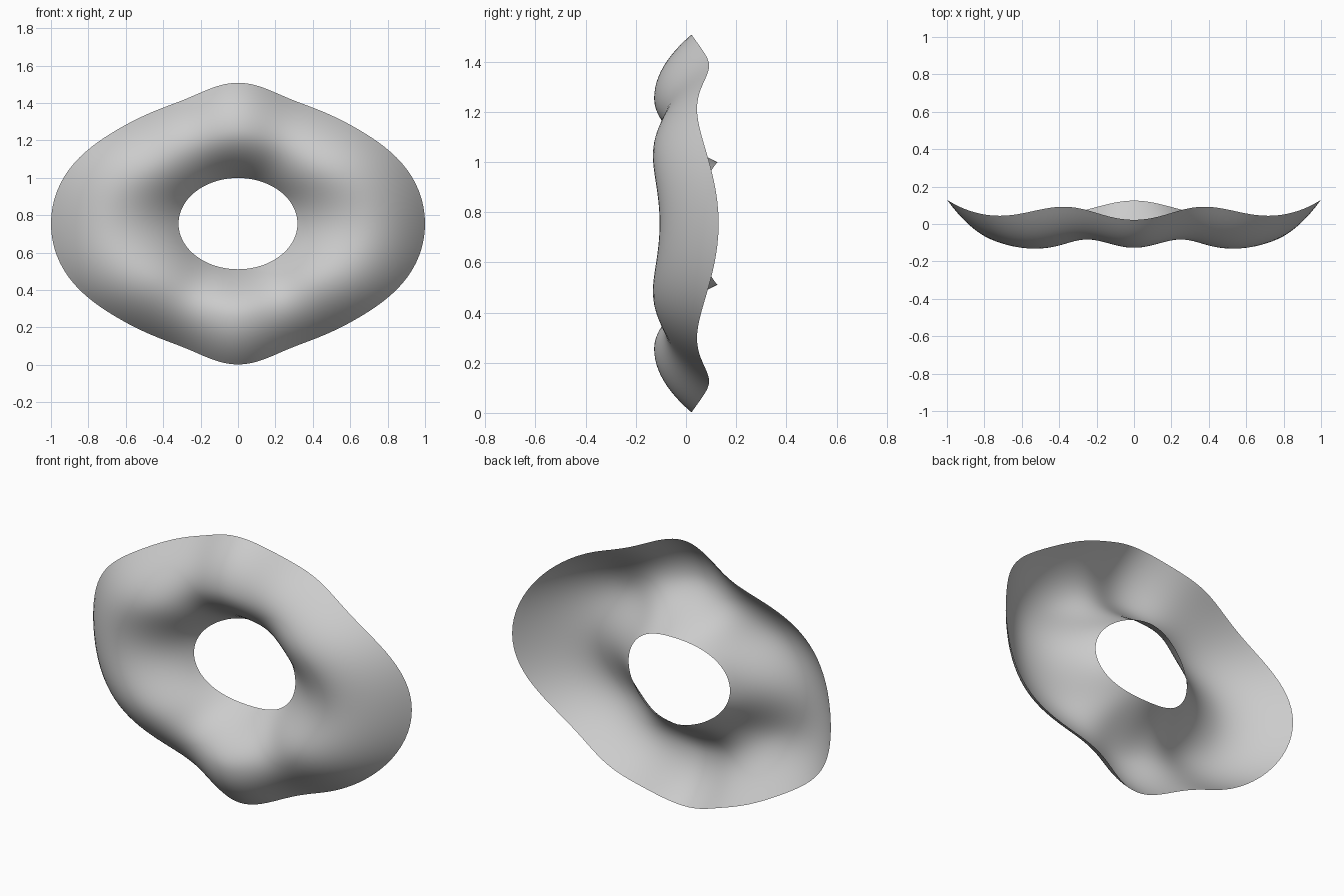
import bpy, bmesh, math

if "Cube" in bpy.data.objects:
    bpy.data.objects.remove(bpy.data.objects["Cube"])

SEG, RINGS = 144, 24
CZ = 0.755


def wave(samples):
    """Smooth closed curve, mirrored in both axes, through evenly spaced values from 0 to 90 degrees."""
    n = len(samples) - 1
    coef = []
    for k in range(n + 1):
        s = sum(v * math.cos(math.pi * k * i / n) * (0.5 if i in (0, n) else 1)
                for i, v in enumerate(samples))
        coef.append(2 * s / n * (0.5 if k in (0, n) else 1))
    return lambda t: sum(c * math.cos(2 * k * t) for k, c in enumerate(coef))


# Outline and depth of the rims and the ridge, from the side to the top
outer_r = wave([1.0, 0.963, 0.868, 0.782, 0.731, 0.730, 0.753])
outer_y = wave([0.13, 0.045, 0.092, 0.022])
ridge_y = wave([-0.105, -0.131, -0.083, -0.127])
inner_y = wave([0.06, 0.125])


def inner_r(t):
    a, b = 0.318, 0.244
    return a * b / math.hypot(b * math.cos(t), a * math.sin(t))


# Wavy ring sheet: parabolic channel swept around the hole
bm = bmesh.new()
grid = []
for i in range(SEG):
    t = 2 * math.pi * i / SEG
    row = []
    for j in range(RINGS + 1):
        u = 2 * j / RINGS - 1
        r = inner_r(t) + (outer_r(t) - inner_r(t)) * (u + 1) / 2
        rim = outer_y(t) if u > 0 else inner_y(t)
        y = ridge_y(t) + (rim - ridge_y(t)) * u * u
        row.append(bm.verts.new((r * math.cos(t), y, CZ + r * math.sin(t))))
    grid.append(row)
for i in range(SEG):
    a, b = grid[i], grid[(i + 1) % SEG]
    for j in range(RINGS):
        bm.faces.new((a[j], a[j + 1], b[j + 1], b[j])).smooth = True

mesh = bpy.data.meshes.new("wavy_ring")
bm.to_mesh(mesh)
bm.free()
ring = bpy.data.objects.new("wavy_ring", mesh)
bpy.context.collection.objects.link(ring)
